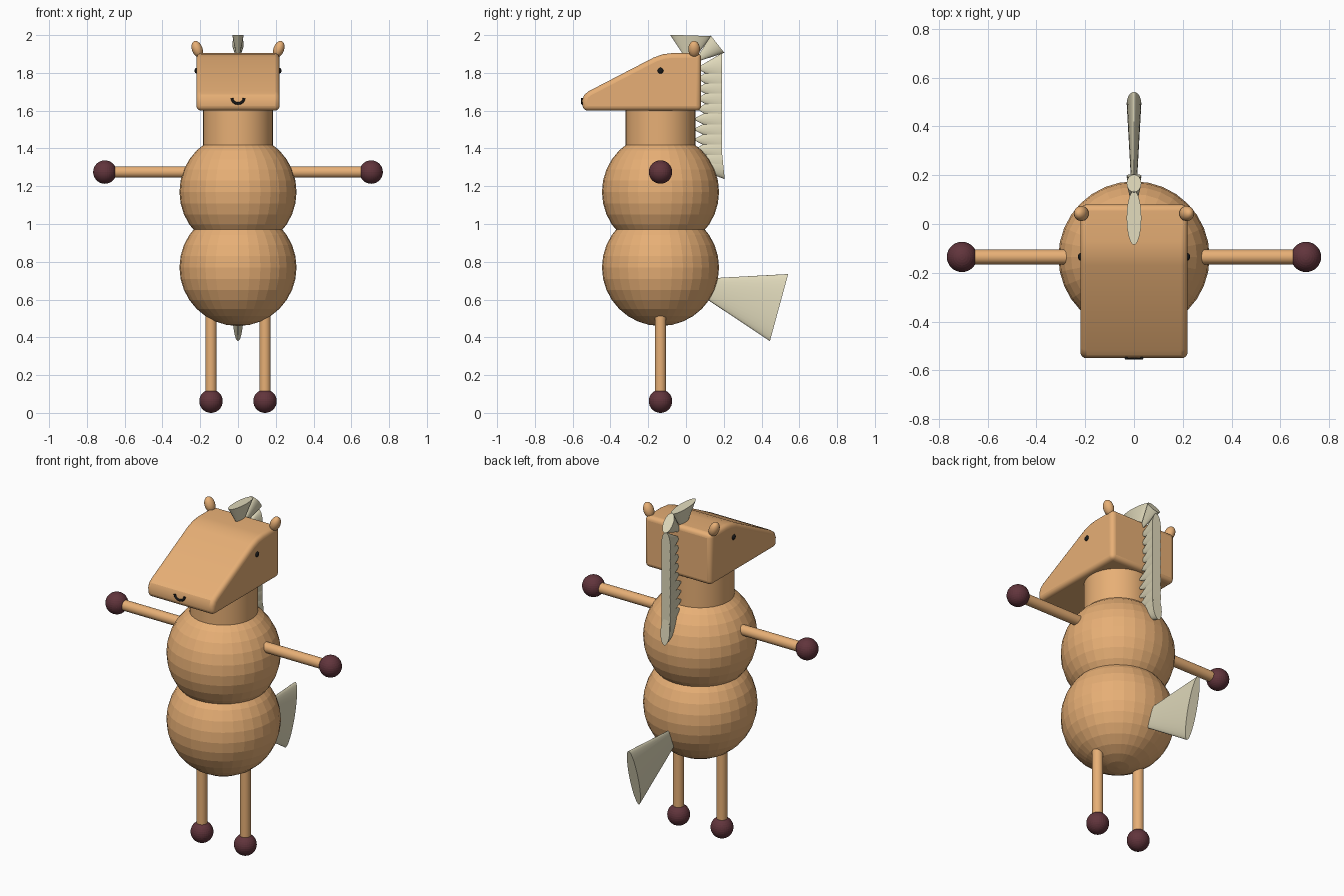
import bpy, bmesh, math
from mathutils import Vector, Matrix

if "Cube" in bpy.data.objects:
    bpy.data.objects.remove(bpy.data.objects["Cube"])

CY = -0.135  # body axis


def material(name, rgb):
    m = bpy.data.materials.new(name)
    m.diffuse_color = (*rgb, 1)
    m.use_nodes = True
    m.node_tree.nodes["Principled BSDF"].inputs["Base Color"].default_value = m.diffuse_color
    return m


TAN = material("tan", (0.80, 0.43, 0.18))
CREAM = material("cream", (0.75, 0.70, 0.50))
HOOF = material("dark_hoof", (0.12, 0.035, 0.045))
BLACK = material("black", (0.01, 0.01, 0.01))


def finish(name, mat, smooth=False):
    ob = bpy.context.object
    ob.name = name
    ob.data.materials.append(mat)
    if smooth:
        bpy.ops.object.shade_smooth_by_angle(angle=math.radians(30))
    return ob


def sphere(name, loc, scale, mat, rot=(0, 0, 0), seg=32, rings=16, smooth=False):
    bpy.ops.mesh.primitive_uv_sphere_add(segments=seg, ring_count=rings, radius=1,
                                         location=loc, rotation=rot)
    ob = finish(name, mat, smooth)
    ob.scale = scale if isinstance(scale, tuple) else (scale,) * 3
    return ob


def rod(name, a, b, r, mat):
    a, b = Vector(a), Vector(b)
    d = b - a
    bpy.ops.mesh.primitive_cylinder_add(vertices=32, radius=r, depth=d.length, location=(a + b) / 2,
                                        rotation=d.to_track_quat('Z', 'Y').to_euler())
    return finish(name, mat, True)


def tuft(name, tip, base, r, thick=0.03):
    """Flattened cone in the yz plane, narrow at tip and wide at base."""
    d = Vector((0, base[0] - tip[0], base[1] - tip[1]))
    bpy.ops.mesh.primitive_cone_add(vertices=32, radius1=0.004, radius2=r, depth=d.length)
    ob = finish(name, CREAM, True)
    mid = Vector((0, (base[0] + tip[0]) / 2, (base[1] + tip[1]) / 2))
    ang = math.atan2(-d.y, d.z)
    ob.matrix_world = (Matrix.Translation(mid) @ Matrix.Rotation(ang, 4, 'X')
                       @ Matrix.Diagonal((thick / r, 1, 1, 1)))
    return ob


# Body and neck
sphere("lower_body", (0, CY, 0.77), 0.31, TAN)
sphere("upper_body", (0, CY, 1.17), 0.31, TAN)
rod("neck", (0, CY, 1.36), (0, CY, 1.65), 0.185, TAN)

# Head: side profile extruded across x, then rounded
profile = [(0.08, 1.60), (0.08, 1.905), (-0.07, 1.905), (-0.12, 1.899), (-0.17, 1.882),
           (-0.515, 1.703), (-0.538, 1.685), (-0.55, 1.655), (-0.545, 1.60)]
bm = bmesh.new()
face = bm.faces.new([bm.verts.new((-0.22, y, z)) for y, z in profile])
ext = bmesh.ops.extrude_face_region(bm, geom=[face])
bmesh.ops.translate(bm, vec=(0.44, 0, 0),
                    verts=[v for v in ext["geom"] if isinstance(v, bmesh.types.BMVert)])
bmesh.ops.recalc_face_normals(bm, faces=bm.faces)
me = bpy.data.meshes.new("head")
bm.to_mesh(me)
bm.free()
head = bpy.data.objects.new("head", me)
bpy.context.collection.objects.link(head)
bpy.context.view_layer.objects.active = head
bpy.ops.object.select_all(action='DESELECT')
head.select_set(True)
bev = head.modifiers.new("bevel", 'BEVEL')
bev.width, bev.segments, bev.limit_method = 0.025, 4, 'ANGLE'
bev.angle_limit = math.radians(40)
finish("head", TAN, True)

# Paired limbs, hooves, eyes and ears
for s, side in ((-1, "left"), (1, "right")):
    rod(f"arm_{side}", (s * 0.22, CY, 1.275), (s * 0.70, CY, 1.275), 0.03, TAN)
    sphere(f"hand_{side}", (s * 0.705, CY, 1.275), 0.062, HOOF)
    rod(f"leg_{side}", (s * 0.143, CY, 0.07), (s * 0.143, CY, 0.56), 0.03, TAN)
    sphere(f"foot_{side}", (s * 0.143, CY, 0.062), 0.062, HOOF)
    sphere(f"eye_{side}", (s * 0.218, CY, 1.812), (0.012, 0.016, 0.016), BLACK, seg=16, rings=8)
    sphere(f"ear_{side}", (s * 0.216, 0.043, 1.926), (0.028, 0.031, 0.045), TAN,
           rot=(0, s * 0.35, 0), seg=24, rings=12, smooth=True)

# Smile: half ring on the nose
cu = bpy.data.curves.new("smile", 'CURVE')
cu.dimensions = '3D'
cu.bevel_depth, cu.bevel_resolution = 0.007, 2
cu.use_fill_caps = True
sp = cu.splines.new('POLY')
sp.points.add(12)
for i, p in enumerate(sp.points):
    a = math.pi * (1 + i / 12)
    p.co = (0.032 * math.cos(a), -0.549, 1.666 + 0.028 * math.sin(a), 1)
smile = bpy.data.objects.new("smile", cu)
bpy.context.collection.objects.link(smile)
bpy.ops.object.select_all(action='DESELECT')
smile.select_set(True)
bpy.context.view_layer.objects.active = smile
bpy.ops.object.convert(target='MESH')
finish("smile", BLACK)

# Tail
tuft("tail", (-0.03, 0.70), (0.4925, 0.5575), 0.184)

# Mane: fan over the crown, then a row down the back of the neck
tuft("mane_top", (0.02, 1.85), (0.025, 1.998), 0.11)
tuft("mane_crown", (0.05, 1.86), (0.167, 1.952), 0.058)
for i in range(10):
    z = 1.825 - i * 0.054
    tuft(f"mane_{i + 1}", (0.062 if z > 1.6 else 0.045, z), (0.19, z), 0.08)
tuft("mane_end", (0.05, 1.30), (0.197, 1.315), 0.078)
